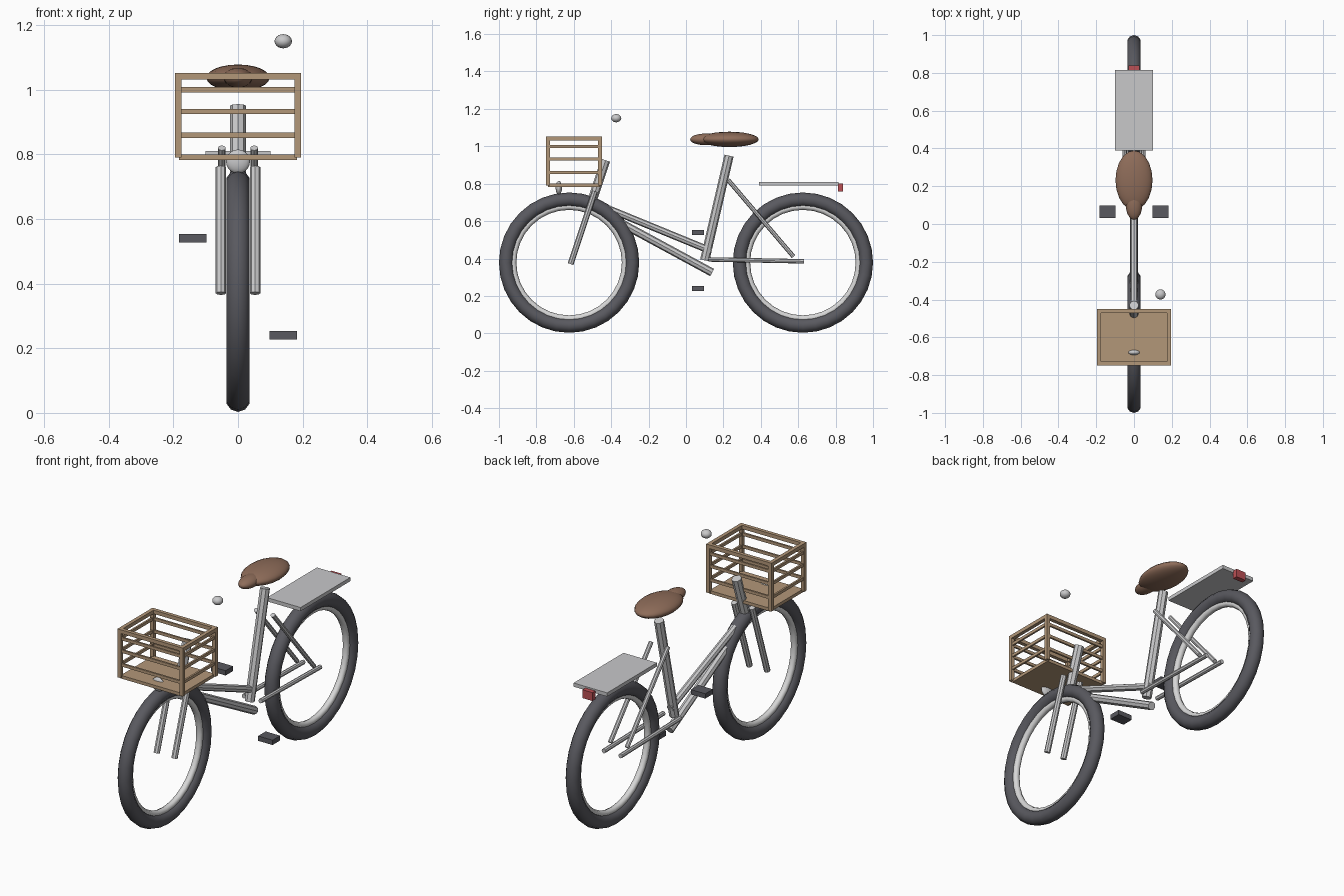
import bpy
from math import pi
from mathutils import Vector

cube = bpy.data.objects.get("Cube")
if cube:
    bpy.data.objects.remove(cube)


def material(name, r, g, b):
    m = bpy.data.materials.new(name)
    m.use_nodes = True
    m.diffuse_color = (r, g, b, 1)
    bsdf = next(n for n in m.node_tree.nodes if n.type == 'BSDF_PRINCIPLED')
    bsdf.inputs["Base Color"].default_value = (r, g, b, 1)
    return m


rubber = material("dark rubber", 0.10, 0.10, 0.115)
silver = material("silver metal", 0.58, 0.58, 0.59)
chrome = material("bright rim", 0.68, 0.68, 0.68)
leather = material("brown leather", 0.27, 0.15, 0.10)
wood = material("basket wood", 0.45, 0.31, 0.19)
red = material("red lens", 0.50, 0.08, 0.09)


def finish(name, mat, smooth=False):
    ob = bpy.context.object
    ob.name = name
    ob.data.materials.append(mat)
    if smooth:
        bpy.ops.object.shade_smooth()
    return ob


def box(name, mat, lo, hi):
    lo, hi = Vector(lo), Vector(hi)
    bpy.ops.mesh.primitive_cube_add(size=1, location=(lo + hi) / 2)
    bpy.context.object.scale = hi - lo
    return finish(name, mat)


def tube(name, a, b, radius, sides=8):
    a, b = Vector(a), Vector(b)
    d = b - a
    bpy.ops.mesh.primitive_cylinder_add(vertices=sides, radius=radius,
                                        depth=d.length, location=(a + b) / 2)
    bpy.context.object.rotation_euler = d.to_track_quat('Z', 'Y').to_euler()
    return finish(name, silver)


def ellipsoid(name, mat, centre, radii, segments=20, rings=12):
    bpy.ops.mesh.primitive_uv_sphere_add(segments=segments, ring_count=rings,
                                         radius=1, location=centre)
    bpy.context.object.scale = radii
    return finish(name, mat, True)


def ring(name, mat, y, major, minor, sides):
    bpy.ops.mesh.primitive_torus_add(location=(0, y, 0.378), rotation=(0, pi / 2, 0),
                                     major_radius=major, minor_radius=minor,
                                     major_segments=32, minor_segments=sides)
    return finish(name, mat, True)


# Wheels
for end, y in (("front", -0.625), ("rear", 0.625)):
    ring(end + "_tire", rubber, y, 0.3375, 0.0375, 10)
    ring(end + "_rim", chrome, y, 0.30, 0.018, 8)

# Main frame tubes
tube("head_tube", (0, -0.505, 0.70), (0, -0.43, 0.925), 0.025)
tube("top_tube", (0, -0.45, 0.68), (0, 0.135, 0.44), 0.019)
tube("down_tube", (0, -0.45, 0.645), (0, 0.14, 0.325), 0.022)
tube("seat_tube", (0, 0.10, 0.39), (0, 0.23, 0.95), 0.025)

# Paired fork blades and stays, pedals offset half a turn
for side, s, pedal_z in (("left", 1, 0.24), ("right", -1, 0.54)):
    tube(side + "_fork_blade", (s * 0.053, -0.617, 0.37), (s * 0.053, -0.487, 0.76), 0.016)
    tube(side + "_chainstay", (s * 0.05, 0.12, 0.395), (s * 0.05, 0.63, 0.385), 0.012)
    tube(side + "_seatstay", (s * 0.05, 0.225, 0.82), (s * 0.05, 0.575, 0.41), 0.012)
    x0, x1 = sorted((s * 0.097, s * 0.183))
    box(side + "_pedal", rubber, (x0, 0.033, pedal_z - 0.013), (x1, 0.097, pedal_z + 0.013))

# Saddle
ellipsoid("saddle", leather, (0, 0.232, 1.037), (0.098, 0.157, 0.041))
ellipsoid("saddle_nose", leather, (0, 0.105, 1.037), (0.044, 0.083, 0.031))

# Rear rack and lights, bell
box("rear_rack", silver, (-0.1, 0.39, 0.79), (0.1, 0.815, 0.81))
box("rear_light", red, (-0.03, 0.813, 0.757), (0.03, 0.84, 0.802))
ellipsoid("headlight", silver, (0, -0.68, 0.778), (0.037, 0.017, 0.037), 16, 10)
ellipsoid("bell", silver, (0.14, -0.373, 1.15), (0.027, 0.027, 0.022), 16, 10)

# Basket: floor, corner posts, top rim and slats
X, Y0, Y1, T = 0.195, -0.748, -0.45, 0.02
box("basket_floor", wood, (-0.183, Y0 + 0.01, 0.783), (0.183, Y1 - 0.01, 0.80))
for sx in (-X, X - T):
    for sy in (Y0, Y1 - T):
        box("basket_post", wood, (sx, sy, 0.79), (sx + T, sy + T, 1.04))
for z, inset, half in ((1.041, 0, 0.01), (1.0, 0.005, 0.008),
                       (0.933, 0.005, 0.008), (0.859, 0.005, 0.008)):
    name = "basket_slat" if inset else "basket_rim"
    w = T - 2 * inset
    for y in (Y0 + inset, Y1 - inset - w):
        box(name + "_across", wood, (-X + inset, y, z - half), (X - inset, y + w, z + half))
    for x in (-X + inset, X - inset - w):
        box(name + "_side", wood, (x, Y0 + inset, z - half), (x + w, Y1 - inset, z + half))
